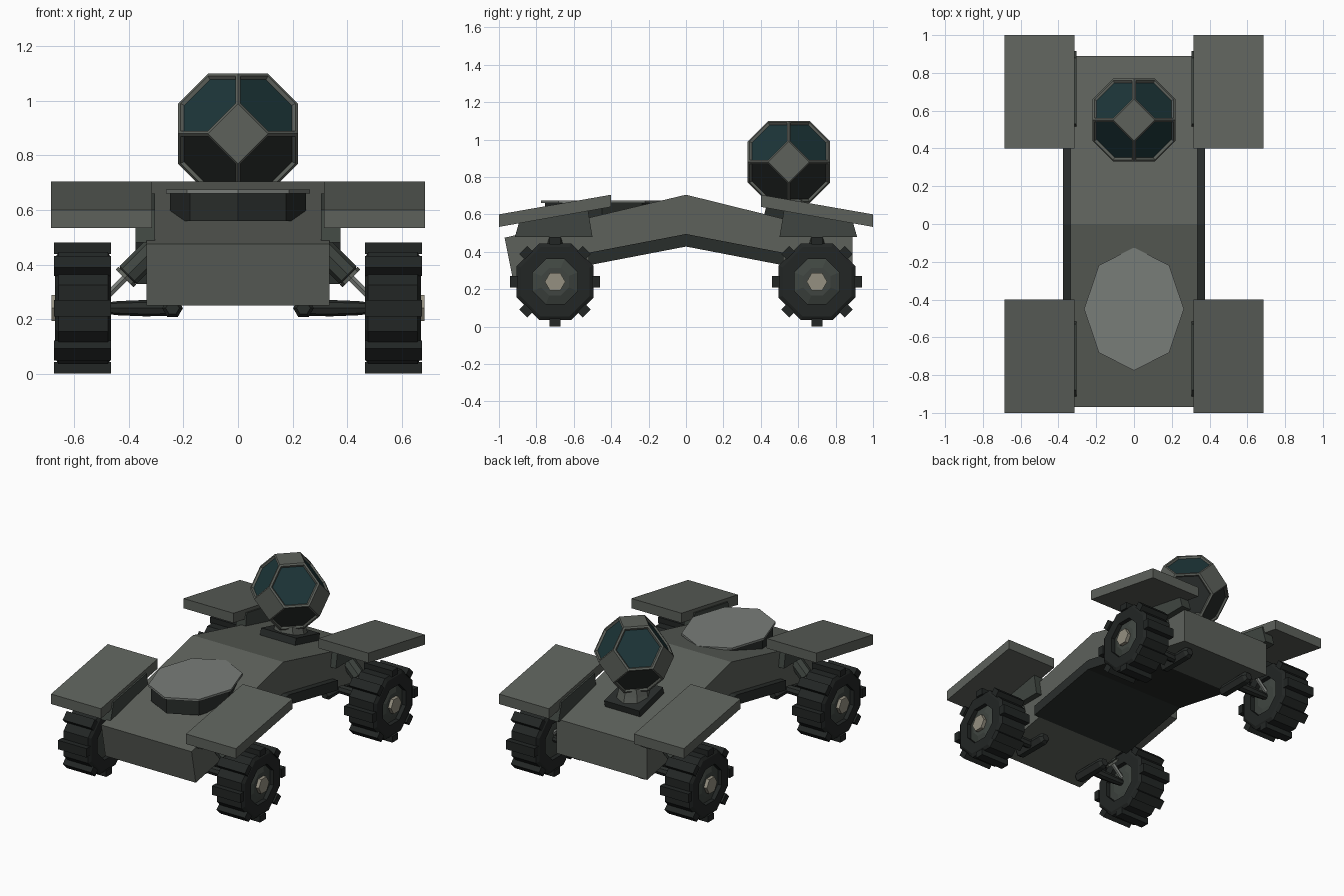
import bpy, bmesh
from math import pi, cos, sin, atan2
from itertools import permutations, product
from mathutils import Vector, Matrix

if "Cube" in bpy.data.objects:
    bpy.data.objects.remove(bpy.data.objects["Cube"])


def material(name, rgb):
    m = bpy.data.materials.new(name)
    m.diffuse_color = (*rgb, 1)
    m.use_nodes = True
    m.node_tree.nodes["Principled BSDF"].inputs["Base Color"].default_value = m.diffuse_color
    return m


BODY = material("body_grey", (.11, .12, .105))
DARK = material("dark_grey", (.022, .026, .024))
TYRE = material("tyre_black", (.016, .019, .018))
RIM = material("rim_grey", (.05, .06, .052))
PALE = material("pale_grey", (.19, .205, .19))
GLASS = material("glass", (.012, .036, .04))
HUB = material("hub_beige", (.3, .28, .22))


def finish(name, bm, *mats):
    bmesh.ops.remove_doubles(bm, verts=bm.verts, dist=1e-5)
    bmesh.ops.recalc_face_normals(bm, faces=bm.faces)
    me = bpy.data.meshes.new(name)
    bm.to_mesh(me)
    bm.free()
    for m in mats:
        me.materials.append(m)
    ob = bpy.data.objects.new(name, me)
    bpy.context.collection.objects.link(ob)
    return ob


def prism(name, profile, x0, x1, mat):
    """Side profile (y, z) extruded from x0 to x1."""
    bm = bmesh.new()
    a, b = ([bm.verts.new((x, y, z)) for y, z in profile] for x in (x0, x1))
    bm.faces.new(a)
    bm.faces.new(b)
    n = len(profile)
    for i in range(n):
        j = (i + 1) % n
        bm.faces.new((a[i], a[j], b[j], b[i]))
    return finish(name, bm, mat)


def lathe(name, start, axis, profile, n, mat, turn=0, ring=False, scale=(1, 1)):
    """Profile of (distance along axis, radius) turned with n sides."""
    start, d = Vector(start), Vector(axis).normalized()
    u = Vector((1, 0, 0)) if abs(d.y) > .5 else Vector((0, 1, 0))
    w = d.cross(u)
    bm = bmesh.new()
    loops = []
    for t, r in profile:
        loops.append([bm.verts.new(start + d * t
                      + u * r * scale[0] * cos(turn + 2 * pi * k / n)
                      + w * r * scale[1] * sin(turn + 2 * pi * k / n)) for k in range(n)])
    pairs = list(zip(loops, loops[1:]))
    if ring:
        pairs.append((loops[-1], loops[0]))
    else:
        bm.faces.new(loops[0])
        bm.faces.new(loops[-1])
    for a, b in pairs:
        for k in range(n):
            m = (k + 1) % n
            bm.faces.new((a[k], a[m], b[m], b[k]))
    return finish(name, bm, mat)


# Bent hull and dark side skirt
prism("hull", [(-.97, .475), (0, .705), (.89, .485), (.89, .255), (0, .43), (-.925, .25)],
      -.335, .335, BODY)
prism("chassis_skirt", [(-.52, .395), (0, .495), (.52, .395), (.52, .328), (0, .428), (-.52, .328)],
      -.375, .375, DARK)

# Front hatch: dark collar and pale lid, both octagonal ellipses
lathe("hatch_collar", (0, -.45, .56), (0, 0, 1), [(0, .25), (.102, .25)], 8, DARK, scale=(1.22, 1))
lathe("hatch_lid", (0, -.45, .66), (0, 0, 1), [(0, .264), (.015, .264)], 8, PALE, scale=(1.235, 1))

# Turret base and neck
bm = bmesh.new()
bmesh.ops.create_cube(bm, size=1, matrix=Matrix.Translation((0, .55, .59))
                      @ Matrix.Rotation(atan2(-.22, .89), 4, 'X') @ Matrix.Diagonal((.26, .26, .05, 1)))
finish("turret_base", bm, DARK)
lathe("turret_neck", (0, .55, .59), (0, 0, 1), [(0, .11), (.04, .1), (.09, .09)], 8, BODY)

# Turret: truncated octahedron with recessed hexagonal panels
bm = bmesh.new()
points = {p for s, t in product((1, -1), repeat=2) for p in permutations((0, s, 2 * t))}
for p in sorted(points):
    bm.verts.new(Vector(p) * .11)
bmesh.ops.convex_hull(bm, input=bm.verts)
bmesh.ops.dissolve_limit(bm, angle_limit=.05, verts=bm.verts, edges=bm.edges)
bm.normal_update()
panels = [f for f in bm.faces if len(f.verts) == 6]
bmesh.ops.inset_individual(bm, faces=panels, thickness=.014)
bmesh.ops.inset_individual(bm, faces=panels, thickness=.008, depth=-.012)
for f in panels:
    f.material_index = 1 if f.normal.z > 0 else 2
bmesh.ops.translate(bm, verts=bm.verts, vec=(0, .55, .88))
finish("turret", bm, BODY, GLASS, DARK)

# Four corners: fender, bracket, suspension, wheel
for sx, sy in product((1, -1), repeat=2):
    tag = ("rear" if sy > 0 else "front") + ("_right" if sx > 0 else "_left")

    def flip(pts):
        return [(y * sy, z) for y, z in pts]

    prism("fender_" + tag, flip([(.4, .705), (1, .6), (1, .533), (.4, .64)]),
          .315 * sx, .685 * sx, BODY)
    prism("fender_bracket_" + tag, flip([(.5, .48), (.915, .48), (.88, .6), (.53, .66)]),
          .305 * sx, .375 * sx, RIM)

    # Suspension
    y = .7 * sy
    lathe("arm_hinge_" + tag, (.24 * sx, y - .13, .24), (0, 1, 0),
          [(0, .025), (.02, .038), (.24, .038), (.26, .025)], 6, DARK)
    lathe("lower_arm_" + tag, (.24 * sx, y, .24), (sx, 0, 0),
          [(0, .028), (.1, .03), (.2, .026), (.25, .02)], 8, DARK)
    down = (.707 * sx, 0, -.707)
    top = (.31 * sx, y, .455)
    lathe("shock_body_" + tag, top, down, [(0, .045), (.13, .045), (.14, .03)], 8, RIM)
    lathe("shock_collar_" + tag, top, down, [(.135, .046), (.15, .046)], 8, BODY)
    lathe("shock_rod_" + tag, top, down, [(.14, .014), (.27, .014)], 6, PALE)

    # Wheel
    hub = (.465 * sx, y, .24)
    out = (sx, 0, 0)
    lathe("tyre_" + tag, hub, out, [(0, .13), (0, .2), (.012, .222), (.193, .222), (.205, .2), (.205, .13)],
          8, TYRE, pi / 8, ring=True)
    lathe("rim_" + tag, hub, out, [(.02, 0), (.02, .08), (.03, .135), (.175, .135), (.195, .08), (.195, 0)],
          8, RIM, pi / 8)
    lathe("hub_cap_" + tag, hub, out, [(.18, .055), (.218, .055)], 6, HUB)
    bm = bmesh.new()
    for k in range(8):
        bmesh.ops.create_cube(bm, size=1, matrix=Matrix.Translation((.57 * sx, y, .24))
                              @ Matrix.Rotation(k * pi / 4, 4, 'X')
                              @ Matrix.Translation((0, 0, .219)) @ Matrix.Diagonal((.21, .06, .042, 1)))
    finish("tread_lugs_" + tag, bm, TYRE)
